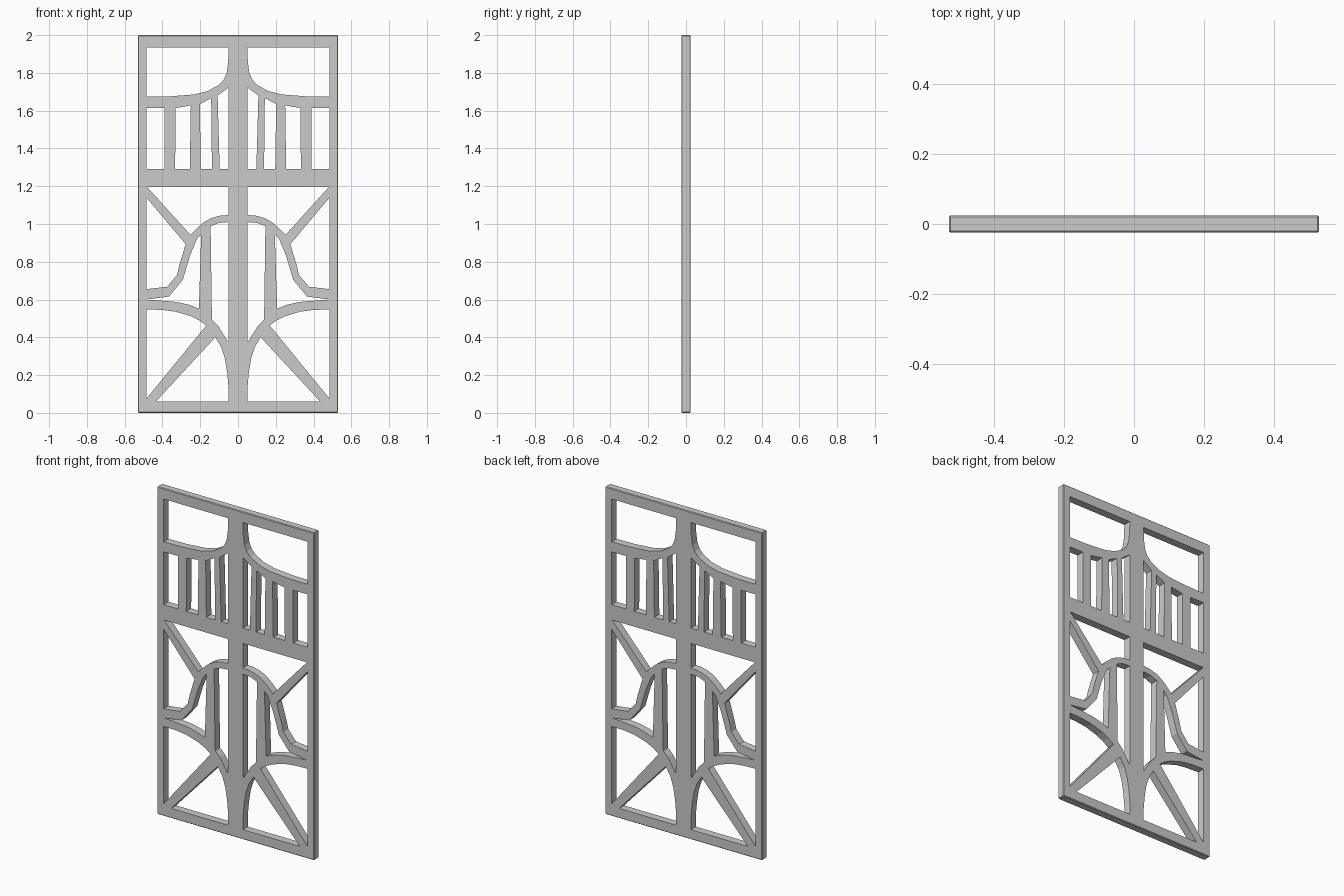
import bpy, bmesh
from math import radians
from mathutils import Matrix

if "Cube" in bpy.data.objects:
    bpy.data.objects.remove(bpy.data.objects["Cube"])

W, H, T = 0.53, 2.0, 0.024      # half width, height, half thickness
A, B = 0.05, 0.485              # inner and outer edge of the openings

# Openings of the right half, as x,z outlines
top_window = [(A, 1.935), (B, 1.935), (B, 1.674), (0.36, 1.676), (0.23, 1.686),
              (0.16, 1.704), (0.1, 1.737), (0.075, 1.765), (0.06, 1.8), (0.052, 1.86)]
slots = [
    [(A, 1.29), (0.097, 1.29), (0.108, 1.68), (A, 1.722)],
    [(0.138, 1.29), (0.197, 1.29), (0.202, 1.635), (0.142, 1.666)],
    [(0.255, 1.29), (0.333, 1.29), (0.33, 1.614), (0.25, 1.628)],
    [(0.39, 1.29), (B, 1.29), (B, 1.613), (0.39, 1.613)],
]
upper_fan = [(A, 1.197), (0.482, 1.197), (0.252, 0.943), (0.215, 0.98), (0.18, 1.01),
             (0.14, 1.032), (0.09, 1.045), (A, 1.047)]
side_fan = [(B, 1.14), (0.277, 0.893), (0.31, 0.785), (0.323, 0.73), (0.375, 0.668), (B, 0.655)]
wing = [(0.195, 0.945), (0.207, 0.552), (0.26, 0.573), (0.33, 0.588), (B, 0.6),
        (0.365, 0.616), (0.292, 0.705), (0.255, 0.83), (0.218, 0.92)]
centre = [(A, 1.01), (0.1, 1.006), (0.145, 0.988), (0.138, 0.493), (0.105, 0.46),
          (0.055, 0.38), (A, 0.38)]
low_side = [(B, 0.548), (B, 0.075), (0.168, 0.463), (0.205, 0.49), (0.25, 0.512),
            (0.33, 0.536), (0.4, 0.545)]
low_fan = [(A, 0.06), (0.435, 0.06), (0.12, 0.4), (0.09, 0.35), (0.07, 0.29),
           (0.057, 0.21), (A, 0.13)]
openings = [top_window, *slots, upper_fan, side_fan, wing, centre, low_side, low_fan]

# Filled flat outline with mirrored openings, extruded to thickness
outline = bpy.data.curves.new("panel_outline", 'CURVE')
outline.dimensions = '2D'
outline.fill_mode = 'BOTH'
outline.extrude = T


def add_loop(points):
    s = outline.splines.new('POLY')
    s.points.add(len(points) - 1)
    for p, (x, z) in zip(s.points, points):
        p.co = (x, z, 0, 1)
    s.use_cyclic_u = True


add_loop([(-W, 0), (W, 0), (W, H), (-W, H)])
for hole in openings:
    add_loop(hole)
    add_loop([(-x, z) for x, z in hole])

helper = bpy.data.objects.new("panel_outline", outline)
bpy.context.collection.objects.link(helper)
dg = bpy.context.evaluated_depsgraph_get()
mesh = bpy.data.meshes.new_from_object(helper.evaluated_get(dg))
bpy.data.objects.remove(helper)

# Weld, stand upright, and chamfer the outer rim
bm = bmesh.new()
bm.from_mesh(mesh)
bmesh.ops.remove_doubles(bm, verts=bm.verts, dist=1e-5)
bm.transform(Matrix.Rotation(radians(90), 4, 'X'))
bmesh.ops.recalc_face_normals(bm, faces=bm.faces)


def on_rim(v):
    return abs(v.co.x) > W - 1e-4 or v.co.z < 1e-4 or v.co.z > H - 1e-4


rim = [e for e in bm.edges if all(on_rim(v) for v in e.verts)
       and len(e.link_faces) == 2 and e.calc_face_angle() > 1]
bmesh.ops.bevel(bm, geom=rim, offset=0.004, segments=1, affect='EDGES', profile=0.5)
for f in bm.faces:
    f.smooth = False
bm.to_mesh(mesh)
bm.free()

panel = bpy.data.objects.new("lattice_panel", mesh)
bpy.context.collection.objects.link(panel)
